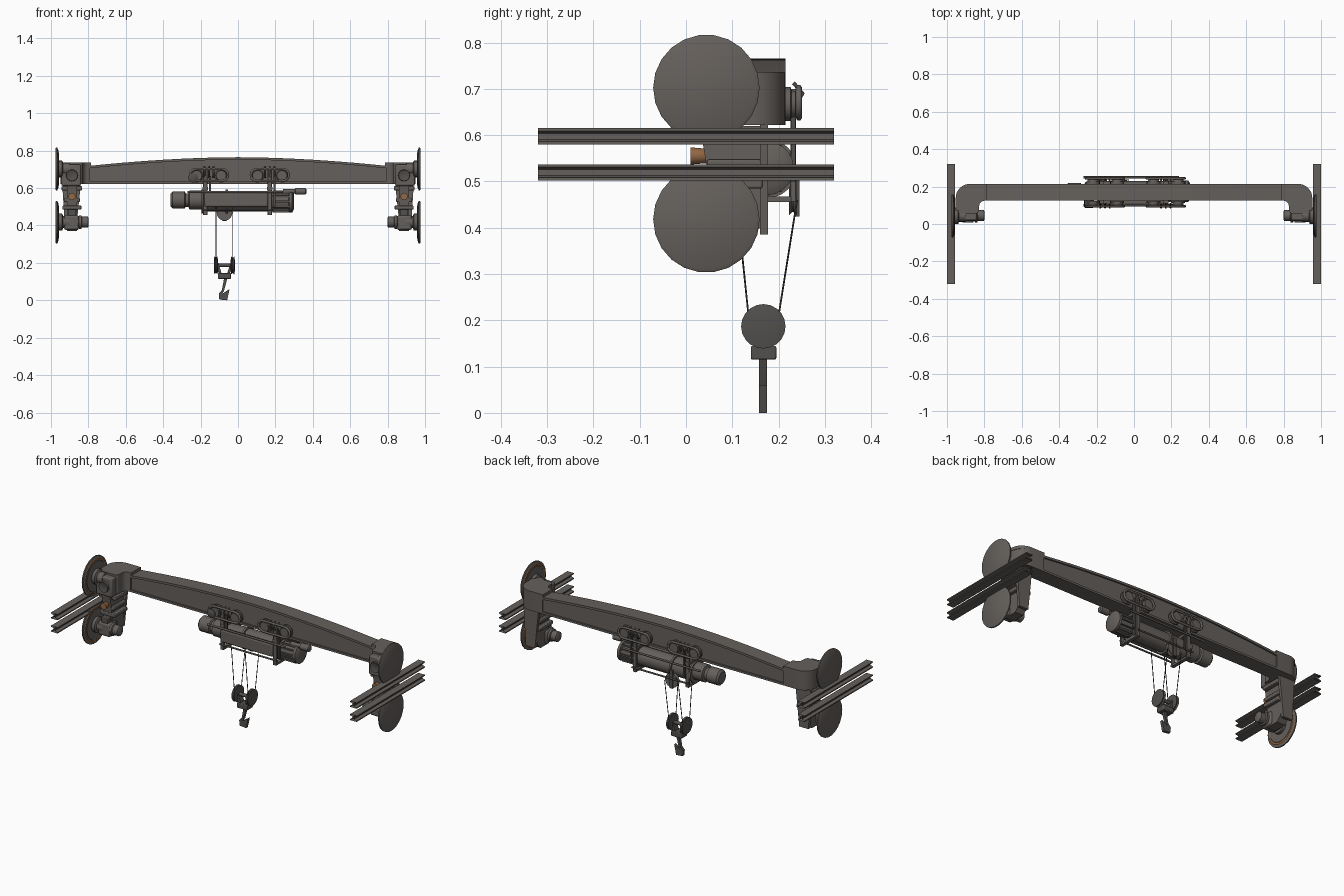
import bpy, bmesh, math
from mathutils import Vector

if "Cube" in bpy.data.objects:
    bpy.data.objects.remove(bpy.data.objects["Cube"])


def material(name, rgb):
    m = bpy.data.materials.new(name)
    m.diffuse_color = (*rgb, 1)
    m.use_nodes = True
    m.node_tree.nodes["Principled BSDF"].inputs["Base Color"].default_value = m.diffuse_color
    return m


GREY = material("warm grey steel", (0.130, 0.117, 0.107))
DARK = material("dark steel", (0.085, 0.080, 0.075))
ROPE = material("black rope", (0.03, 0.03, 0.03))
RUST = material("rust orange", (0.30, 0.14, 0.06))


def finish(name, bm, mat, smooth=True, bevel=0):
    bmesh.ops.recalc_face_normals(bm, faces=bm.faces)
    me = bpy.data.meshes.new(name)
    bm.to_mesh(me)
    bm.free()
    ob = bpy.data.objects.new(name, me)
    bpy.context.collection.objects.link(ob)
    me.materials.append(mat)
    if bevel:
        mod = ob.modifiers.new("bevel", 'BEVEL')
        mod.width = bevel
        mod.segments = 2
    if smooth:
        bpy.ops.object.select_all(action='DESELECT')
        ob.select_set(True)
        bpy.context.view_layer.objects.active = ob
        bpy.ops.object.shade_smooth_by_angle(angle=math.radians(35))
    return ob


def place(axis, t, p, q):
    return {'x': (t, p, q), 'y': (p, t, q), 'z': (p, q, t)}[axis]


def prism(name, axis, pts, a, b, mat=GREY, caps=True, bevel=0):
    """Outline extruded along an axis."""
    bm = bmesh.new()
    lo = [bm.verts.new(place(axis, a, *p)) for p in pts]
    hi = [bm.verts.new(place(axis, b, *p)) for p in pts]
    n = len(pts)
    for i in range(n):
        j = (i + 1) % n
        bm.faces.new((lo[i], lo[j], hi[j], hi[i]))
    if caps:
        bm.faces.new(lo)
        bm.faces.new(hi)
    return finish(name, bm, mat, True, bevel)


def box(name, x0, x1, y0, y1, z0, z1, mat=GREY, bevel=0):
    x0, x1 = sorted((x0, x1))
    return prism(name, 'z', [(x0, y0), (x1, y0), (x1, y1), (x0, y1)], z0, z1, mat, True, bevel)


def lathe(name, axis, p, q, prof, mat=GREY, n=20):
    """Capped turned part; prof holds (position along axis, radius)."""
    bm = bmesh.new()
    rings = [[bm.verts.new(place(axis, t, p + r * math.cos(2 * math.pi * k / n),
                                 q + r * math.sin(2 * math.pi * k / n))) for k in range(n)]
             for t, r in prof]
    for A, B in zip(rings, rings[1:]):
        for k in range(n):
            j = (k + 1) % n
            bm.faces.new((A[k], A[j], B[j], B[k]))
    bm.faces.new(rings[0])
    bm.faces.new(rings[-1])
    return finish(name, bm, mat)


def tube(name, pts, r, mat=GREY, cyclic=False):
    cu = bpy.data.curves.new(name, 'CURVE')
    cu.dimensions = '3D'
    cu.bevel_depth = r
    cu.bevel_resolution = 1
    sp = cu.splines.new('POLY')
    sp.points.add(len(pts) - 1)
    for s, p in zip(sp.points, pts):
        s.co = (*p, 1)
    sp.use_cyclic_u = cyclic
    cu.materials.append(mat)
    ob = bpy.data.objects.new(name, cu)
    bpy.context.collection.objects.link(ob)
    return ob


def arc(cx, cy, r, a0, a1, n=8):
    return [(cx + r * math.cos(math.radians(a0 + (a1 - a0) * i / n)),
             cy + r * math.sin(math.radians(a0 + (a1 - a0) * i / n))) for i in range(n + 1)]


# Main girder: web with arched top and overhanging flanges
xs = [-0.83 + 1.66 * i / 24 for i in range(25)]
crown = [(x, 0.765 - 0.05 * abs(x / 0.83) ** 1.8) for x in xs]
prism("girder_web", 'y', [(-0.83, 0.63), (0.83, 0.63)] + [(x, z - 0.006) for x, z in crown[::-1]], 0.134, 0.206)
prism("girder_top_flange", 'y', crown + [(x, z - 0.013) for x, z in crown[::-1]], 0.125, 0.215)
box("girder_bottom_flange", -0.83, 0.83, 0.125, 0.215, 0.622, 0.634)

for s in (-1, 1):
    side = "left_" if s < 0 else "right_"

    # Rounded elbow joining the girder to the end carriage
    plan = ([(0.79, 0.125), (0.79, 0.215)] + arc(0.875, 0.14, 0.075, 90, 0)
            + arc(0.92, 0.085, 0.03, 0, -90, 4) + arc(0.85, 0.075, 0.02, 270, 180, 4)
            + arc(0.80, 0.095, 0.03, 0, 90, 4))
    plan = [(s * x, y) for x, y in plan]
    prism(side + "elbow", 'z', plan, 0.622, 0.724)
    prism(side + "elbow_cap", 'z', [(s * 0.87 + (x - s * 0.87) * 1.04, 0.135 + (y - 0.135) * 1.0)
                                    for x, y in plan], 0.718, 0.736)

    # Upper axle housing with front pin
    box(side + "axle_housing", s * 0.84, s * 0.945, 0.02, 0.08, 0.612, 0.725, GREY, 0.008)
    lathe(side + "housing_pin", 'y', s * 0.888, 0.668, [(0.012, 0.022), (0.008, 0.03), (0.03, 0.033)], DARK, 16)

    # Leg, tapered rear panel and stacked collars
    prism(side + "leg", 'x', [(0.03, 0.62), (0.175, 0.62), (0.175, 0.5), (0.16, 0.40), (0.13, 0.37),
                              (0.05, 0.37), (0.05, 0.5)], s * 0.86, s * 0.915, GREY)
    prism(side + "leg_rear_panel", 'y', [(s * 0.84, 0.625), (s * 0.94, 0.625), (s * 0.925, 0.385),
                                         (s * 0.865, 0.385)], 0.16, 0.177)
    for z, w in ((0.588, 0.055), (0.525, 0.042), (0.485, 0.05)):
        box(side + "leg_collar", s * 0.888 - w, s * 0.888 + w, 0.045, 0.165, z, z + 0.022, GREY, 0.004)

    # Guide arm with coloured buffer
    box(side + "guide_arm", s * 0.87, s * 0.905, 0.05, 0.15, 0.545, 0.563)
    lathe(side + "buffer", 'y', s * 0.888, 0.555, [(0.01, 0.019), (0.045, 0.016), (0.052, 0.012)], RUST, 14)

    # Two clamped wheels, axles and drive motors
    for label, z in (("upper_", 0.702), ("lower_", 0.418)):
        lathe(side + label + "wheel", 'x', 0.044, z,
              [(s * 0.962, 0.104), (s * 0.966, 0.115), (s * 0.973, 0.115), (s * 0.977, 0.108)], GREY, 22)
        lathe(side + label + "wheel_rim", 'x', 0.044, z, [(s * 0.9595, 0.1), (s * 0.9625, 0.104)], RUST, 22)
        lathe(side + label + "wheel_web", 'x', 0.044, z, [(s * 0.9575, 0.088), (s * 0.961, 0.092)], GREY, 22)
        lathe(side + label + "axle", 'x', 0.044, z,
              [(s * 0.90, 0.032), (s * 0.935, 0.032), (s * 0.94, 0.045), (s * 0.96, 0.045)], GREY, 16)
    lathe(side + "drive_motor", 'x', 0.045, 0.418,
          [(s * 0.798, 0.02), (s * 0.803, 0.029), (s * 0.835, 0.029), (s * 0.838, 0.036), (s * 0.85, 0.036),
           (s * 0.853, 0.03), (s * 0.94, 0.03)], GREY, 16)
    box(side + "gearbox", s * 0.85, s * 0.93, 0.015, 0.09, 0.375, 0.455, GREY, 0.012)
    box(side + "terminal_box", s * 0.865, s * 0.91, 0.02, 0.07, 0.45, 0.485, DARK, 0.004)

    # Pair of open-ended runway rails
    for z in (0.502, 0.58):
        h = 0.035
        half = [(0.0215, 0), (0.0215, 0.006), (0.004, 0.011), (0.004, h - 0.011), (0.0215, h - 0.006), (0.0215, h)]
        sec = half + [(-x, q) for x, q in half[::-1]]
        prism(side + "rail", 'y', [(s * 0.9785 + x, z + q) for x, q in sec], -0.32, 0.32, GREY, False)

# Hoist body: drum, left motor, right finned gearbox
HY, HZ = 0.175, 0.528
lathe("hoist_drum", 'x', HY, HZ, [(-0.19, 0.054), (0.19, 0.054)], GREY, 24)
for x in (-0.19, -0.06, 0.17):
    lathe("drum_flange", 'x', HY, HZ, [(x - 0.006, 0.064), (x + 0.006, 0.064)], GREY, 24)
lathe("hoist_motor", 'x', HY, HZ + 0.008,
      [(-0.36, 0.034), (-0.35, 0.045), (-0.285, 0.045), (-0.28, 0.036), (-0.265, 0.036), (-0.26, 0.05), (-0.19, 0.05)])
lathe("hoist_gearbox", 'x', HY, HZ, [(0.17, 0.05), (0.27, 0.05), (0.275, 0.058), (0.29, 0.058), (0.30, 0.04)])
for i in range(12):
    a = 2 * math.pi * i / 12
    y, z = HY + 0.053 * math.cos(a), HZ + 0.053 * math.sin(a)
    box("gearbox_fin", 0.185, 0.275, y - 0.005, y + 0.005, z - 0.005, z + 0.005, DARK)
lathe("limit_switch", 'x', HY - 0.02, 0.583, [(0.24, 0.012), (0.305, 0.012), (0.307, 0.019), (0.36, 0.019), (0.365, 0.012)], GREY, 14)
box("hoist_front_cover", -0.18, 0.16, 0.095, 0.13, 0.50, 0.575, GREY, 0.008)
for y in (0.10, 0.25):
    tube("hoist_tie_rod", [(-0.27, y, 0.58), (0.24, y, 0.58)], 0.006)
    tube("hoist_lower_rod", [(-0.19, y, 0.485), (0.18, y, 0.485)], 0.005)

# Trolley hangers, wheels and looped guards on both girder faces
for cx in (-0.155, 0.17):
    hx = -0.175 if cx < 0 else 0.17
    for y, d in ((0.107, -1), (0.232, 1)):
        box("hanger_strap", hx - 0.012, hx + 0.012, y - 0.006, y + 0.006, 0.455, 0.70, GREY, 0.003)
        box("hanger_link", hx + 0.02, hx + 0.03, y - 0.005, y + 0.005, 0.50, 0.665, DARK)
        loop = arc(cx + 0.07, 0.67, 0.032, -90, 90, 6) + arc(cx - 0.07, 0.67, 0.032, 90, 270, 6)
        tube("trolley_guard", [(x, y + d * 0.012, z) for x, z in loop], 0.007, GREY, True)
        for wx in (-0.065, 0.065):
            lathe("trolley_wheel", 'y', cx + wx, 0.667,
                  [(y - 0.017, 0.037), (y - 0.006, 0.037), (y - 0.004, 0.03), (y + 0.012, 0.027)]
                  if d > 0 else [(y - 0.012, 0.027), (y + 0.004, 0.03), (y + 0.006, 0.037), (y + 0.017, 0.037)], GREY, 18)
        for k in (-1, 0, 1):
            tube("guard_clip", [(cx + k * 0.025, y, 0.655), (cx + k * 0.025, y + d * 0.02, 0.69),
                                (cx + k * 0.025, y, 0.713)], 0.005, DARK)
    box("hanger_cross_tie", hx - 0.014, hx + 0.014, 0.10, 0.24, 0.59, 0.605)
    box("hanger_lower_tie", hx - 0.01, hx + 0.01, 0.10, 0.24, 0.455, 0.467)
lathe("trolley_motor", 'y', -0.24, 0.655, [(0.085, 0.018), (0.09, 0.026), (0.125, 0.026)], DARK, 14)

# Fixed upper sheave under the drum
lathe("upper_sheave", 'y', -0.072, 0.468, [(0.222, 0.042), (0.229, 0.034), (0.232, 0.034), (0.239, 0.042)], GREY, 20)
box("sheave_bracket", -0.082, -0.062, 0.234, 0.245, 0.424, 0.53, DARK)

# Hook block: ropes, two sheaves, crossbar, shank and hook
HX = -0.073
for d in (-1, 1):
    x = HX + d * 0.045
    tube("rear_rope", [(x, 0.24, 0.46), (x, 0.20, 0.21)], 0.0022, ROPE)
    tube("front_rope", [(x, 0.105, 0.50), (x, 0.135, 0.21)], 0.0022, ROPE)
    lathe("hook_sheave", 'x', 0.167, 0.187,
          [(x - 0.011, 0.03), (x - 0.008, 0.048), (x - 0.002, 0.042), (x + 0.002, 0.042), (x + 0.008, 0.048), (x + 0.011, 0.03)], DARK, 20)
    prism("block_cheek", 'y', [(x - d * 0.012, 0.20), (x, 0.185), (HX + d * 0.02, 0.115), (HX + d * 0.01, 0.13)],
          0.15, 0.184, DARK)
lathe("block_crossbar", 'x', 0.167, 0.187, [(HX - 0.055, 0.01), (HX + 0.055, 0.01)], DARK, 12)
box("hook_shank_block", HX - 0.035, HX + 0.035, 0.14, 0.195, 0.115, 0.145, DARK, 0.004)
hook = [(-0.074, 0.12), (-0.056, 0.12), (-0.075, 0.05), (-0.083, 0.036), (-0.045, 0.06), (-0.058, 0.0), (-0.10, 0.004), (-0.103, 0.036), (-0.086, 0.055)]
prism("hook", 'y', hook, 0.158, 0.175, DARK)
